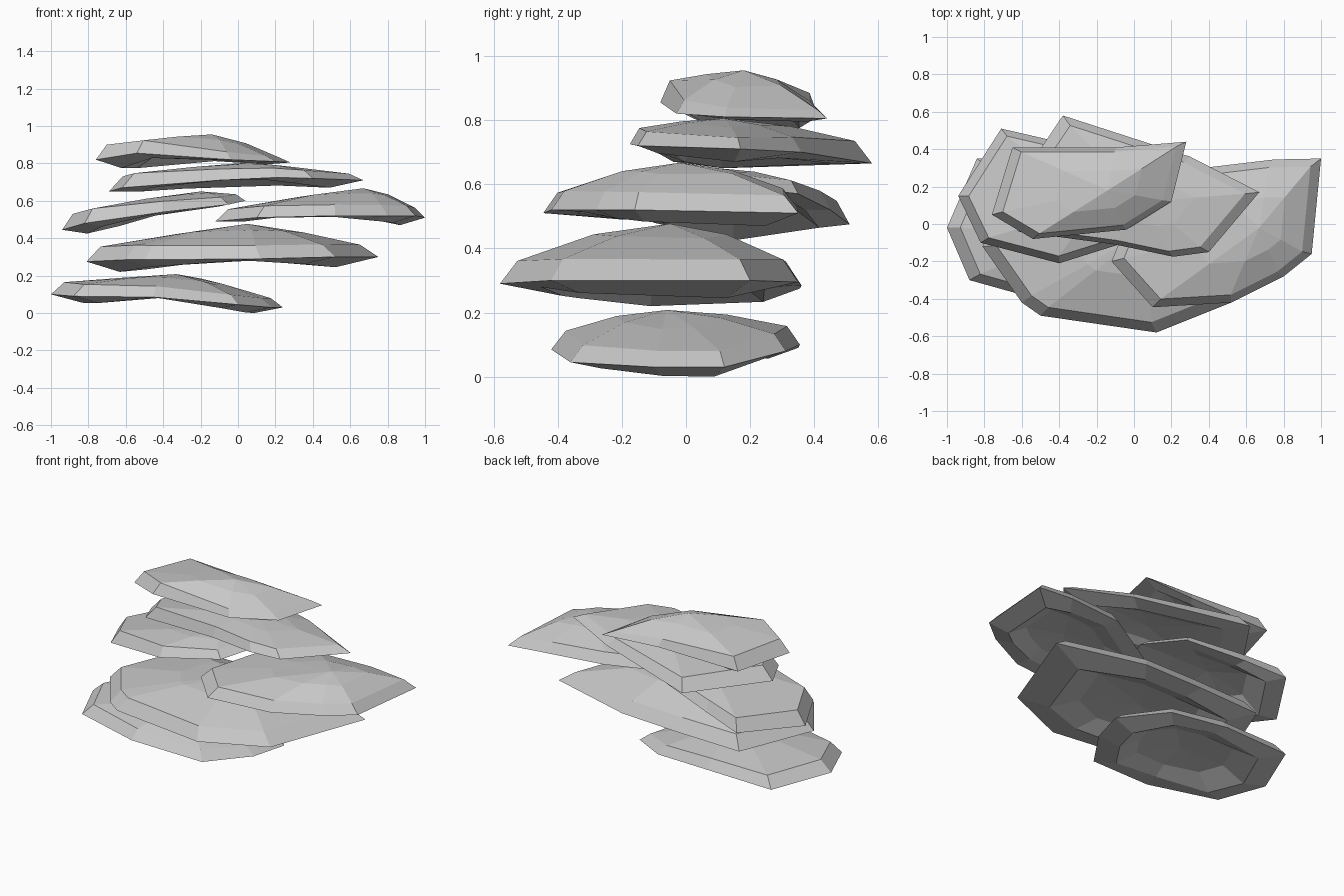
import bpy
import bmesh
from mathutils import Vector

cube = bpy.data.objects.get("Cube")
if cube:
    bpy.data.objects.remove(cube, do_unlink=True)

grey = bpy.data.materials.new("stone_grey")
grey.use_nodes = True
colour = (0.58, 0.58, 0.58, 1)
grey.diffuse_color = colour
grey.node_tree.nodes["Principled BSDF"].inputs["Base Color"].default_value = colour


def slab(name, rim_points, apex, rise, drop):
    """Flat-faceted shell: sharp rim, bevelled edge, low dome and hollow underside.
    rise and drop each hold a value for the -x end and one for the +x end."""
    rim = [Vector(p) for p in rim_points]
    apex = Vector(apex)
    centre = sum(rim, Vector()) / len(rim)
    start = min(p.x for p in rim)
    span = max(p.x for p in rim) - start

    def ring(fn):
        return [bm.verts.new(fn(p)) for p in rim]

    def shrunk(p, factor, z):
        q = centre.lerp(p, factor)
        return Vector((q.x, q.y, z))

    def shoulder(p):
        t = (p.x - start) / span
        return shrunk(p, 0.89, p.z + rise[0] * (1 - t) + rise[1] * t)

    def dome(p):
        # Straight slopes along x, fuller ones along y
        s = shoulder(p)
        q = s.lerp(apex, 0.5)
        across = abs(s.y - apex.y) / (s - apex).length
        q.z = s.z + (apex.z - s.z) * (0.52 + 0.2 * across)
        return q

    def lip(p):
        # The underside dips towards the ends
        t = 2 * (p.x - start) / span - 1
        return shrunk(p, 0.74, p.z - drop[t > 0] * abs(t))

    def hollow(p):
        return shrunk(p, 0.5, (p.z + centre.z) / 2 + 0.03)

    bm = bmesh.new()
    rings = [ring(f) for f in (hollow, lip, Vector, shoulder, dome)]
    count = len(rim)
    for low, high in zip(rings, rings[1:]):
        for i in range(count):
            j = (i + 1) % count
            bm.faces.new((low[i], low[j], high[j], high[i]))
    top = bm.verts.new(apex)
    under = bm.verts.new((centre.x, centre.y, centre.z + 0.05))
    for i in range(count):
        j = (i + 1) % count
        bm.faces.new((rings[-1][i], rings[-1][j], top))
        bm.faces.new((rings[0][j], rings[0][i], under))
    bmesh.ops.recalc_face_normals(bm, faces=bm.faces)
    mesh = bpy.data.meshes.new(name)
    bm.to_mesh(mesh)
    bm.free()
    mesh.materials.append(grey)
    obj = bpy.data.objects.new(name, mesh)
    bpy.context.collection.objects.link(obj)


# Lowest slab
slab("bottom_slab",
     [(-1, -.02, .1), (-.88, -.3, .09), (-.45, -.42, .085), (0, -.36, .045),
      (.18, -.1, .03), (.24, .12, .03), (-.02, .31, .08), (-.4, .355, .1), (-.84, .35, .09)],
     (-.33, -.06, .208), (.065, .05), (.045, .03))

# Broad slab above it
slab("broad_slab",
     [(-.81, -.12, .275), (-.6, -.42, .285), (-.5, -.49, .285), (.12, -.58, .29),
      (.52, -.42, .3), (.75, .2, .3), (.2, .35, .295), (-.2, .36, .285), (-.62, .355, .275)],
     (.05, -.05, .477), (.08, .065), (.055, .055))

# Two middle slabs side by side
slab("middle_right_slab",
     [(-.94, .15, .445), (-.82, -.1, .48), (-.4, -.21, .54), (-.05, -.1, .58),
      (.04, .1, .6), (-.1, .35, .57), (-.45, .45, .52), (-.71, .51, .475)],
     (-.2, .1, .65), (.085, .035), (.02, 0))
slab("middle_left_slab",
     [(-.12, -.2, .49), (.1, -.445, .51), (.52, -.42, .52), (.8, -.28, .52),
      (.95, -.16, .52), (1, .35, .51), (.75, .345, .53), (.37, .3, .54), (0, .1, .51)],
     (.67, -.02, .667), (.065, .055), (0, .04))

# Upper slab
slab("upper_slab",
     [(-.69, .12, .65), (-.62, -.04, .67), (-.1, -.11, .71), (.21, -.175, .725),
      (.4, -.15, .72), (.67, .17, .71), (.3, .36, .7), (-.38, .58, .665)],
     (.06, .12, .805), (.08, .035), (0, .04))

# Topmost slab
slab("top_slab",
     [(-.76, .05, .82), (-.54, -.08, .855), (-.04, -.03, .82), (.2, .12, .81),
      (.28, .44, .805), (-.09, .41, .815), (-.65, .41, .81)],
     (-.14, .18, .955), (.08, .025), (.045, .01))
